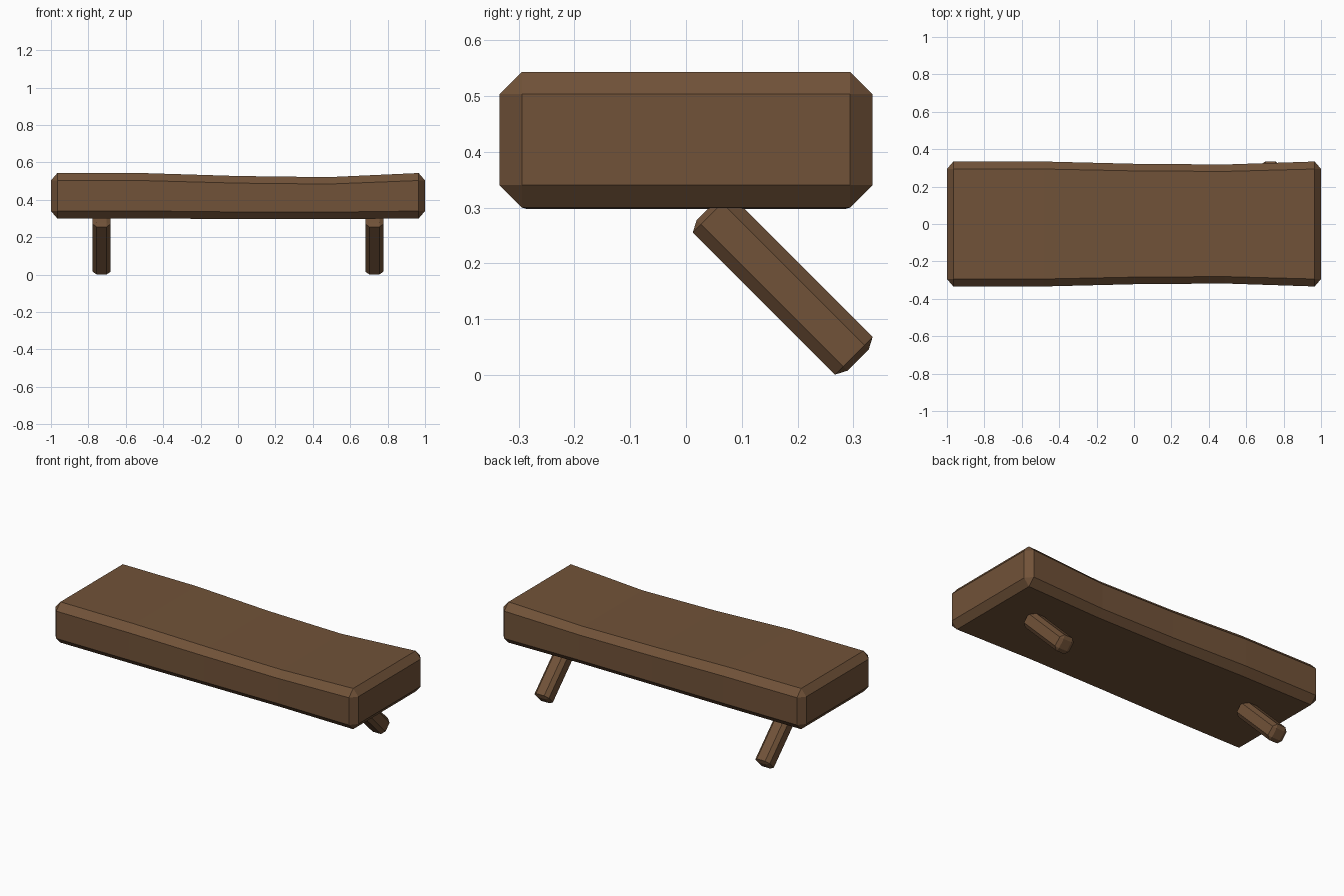
import bpy, bmesh
from math import radians
from mathutils import Matrix

if "Cube" in bpy.data.objects:
    bpy.data.objects.remove(bpy.data.objects["Cube"])

wood = bpy.data.materials.new("dark_wood")
wood.diffuse_color = (0.165, 0.085, 0.04, 1)
wood.use_nodes = True
wood.node_tree.nodes["Principled BSDF"].inputs["Base Color"].default_value = wood.diffuse_color


def chamfered_bar(name, stations, cap):
    """Loft chamfered rectangles along x; cap is the end chamfer depth.
    Each station: (x, half_width, z_low, z_high, chamfer)."""
    bm = bmesh.new()
    rings = []
    for x, w, lo, hi, c in stations:
        pts = [(-w + c, lo), (w - c, lo), (w, lo + c), (w, hi - c),
               (w - c, hi), (-w + c, hi), (-w, hi - c), (-w, lo + c)]
        rings.append([bm.verts.new((x, y, z)) for y, z in pts])
    for a, b in zip(rings, rings[1:]):
        for i in range(8):
            j = (i + 1) % 8
            bm.faces.new((a[i], a[j], b[j], b[i]))
    # end caps: smaller rectangle joined by four strips and four corner triangles
    for ring, (x, w, lo, hi, c), s in ((rings[0], stations[0], -1),
                                       (rings[-1], stations[-1], 1)):
        corners = [(-w + c, lo + c), (w - c, lo + c), (w - c, hi - c), (-w + c, hi - c)]
        q = [bm.verts.new((x + s * cap, y, z)) for y, z in corners]
        bm.faces.new(q)
        for k in range(4):
            a, b, d = ring[2 * k], ring[2 * k + 1], ring[(2 * k + 2) % 8]
            bm.faces.new((a, b, q[(k + 1) % 4], q[k]))
            bm.faces.new((b, d, q[(k + 1) % 4]))
    bmesh.ops.recalc_face_normals(bm, faces=bm.faces)
    mesh = bpy.data.meshes.new(name)
    bm.to_mesh(mesh)
    bm.free()
    mesh.materials.append(wood)
    ob = bpy.data.objects.new(name, mesh)
    bpy.context.collection.objects.link(ob)
    return ob


# Worn plank seat, dipping and narrowing right of centre
chamfered_bar("seat", [
    (-0.966, 0.334, 0.300, 0.543, 0.040),
    (-0.483, 0.334, 0.300, 0.542, 0.040),
    (0.0, 0.322, 0.297, 0.527, 0.038),
    (0.483, 0.318, 0.297, 0.521, 0.037),
    (0.966, 0.334, 0.300, 0.543, 0.040)], 0.034)

# Two slanted legs leaning to the back, embedded in the seat
h = 0.0478
for side, x in (("left", -0.729), ("right", 0.729)):
    leg = chamfered_bar(f"{side}_leg", [(-0.36, h, -h, h, 0.021),
                                        (0.0, h, -h, h, 0.021)], 0.011)
    # local x runs along the leg, down and toward +y at 45 degrees
    turn = Matrix.Rotation(radians(90), 4, 'Z') @ Matrix.Rotation(radians(45), 4, 'Y')
    leg.data.transform(Matrix.Translation((x, 0.3005, 0.0345)) @ turn)
